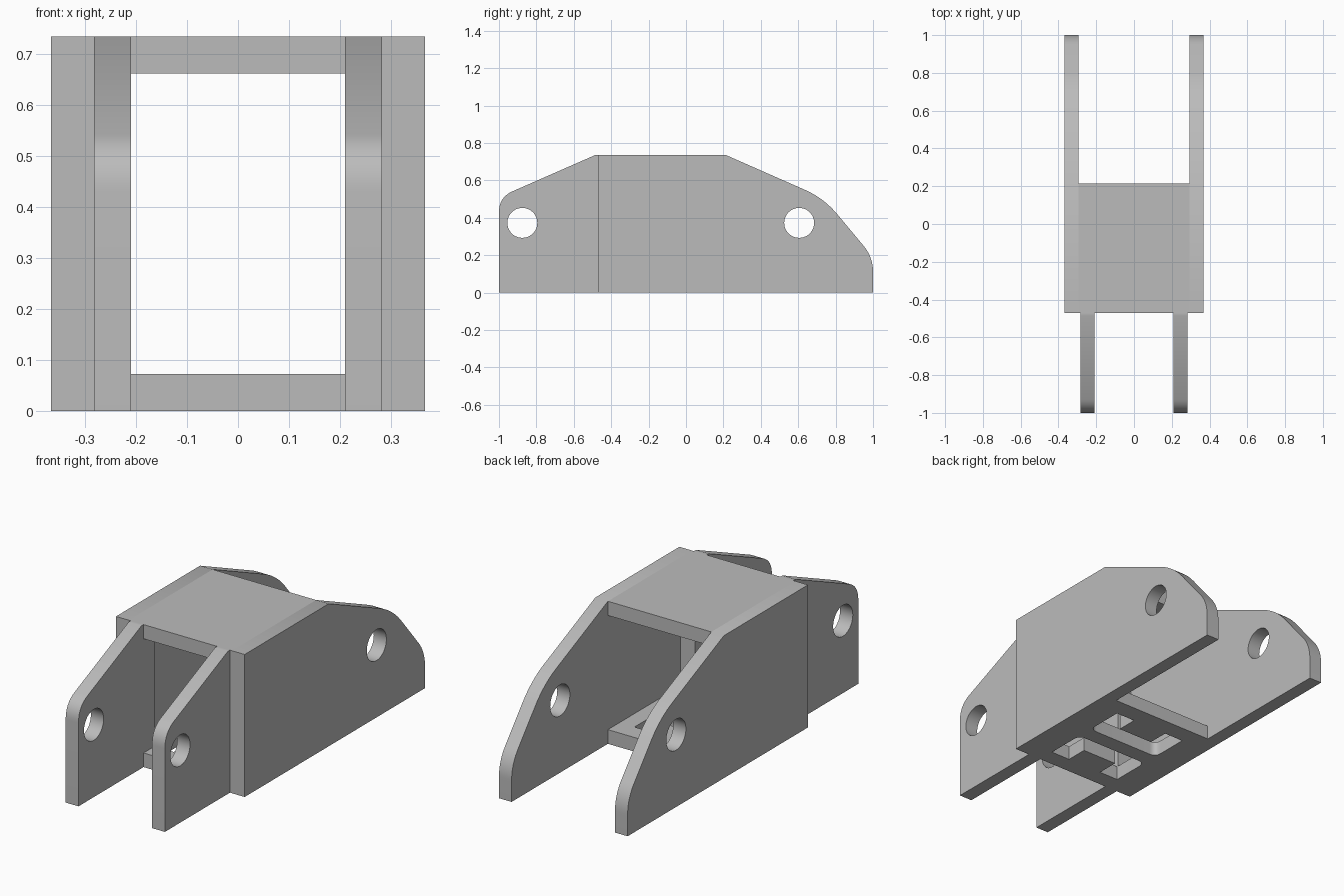
import bpy
import math
from mathutils import Matrix, Vector

cube = bpy.data.objects.get("Cube")
if cube:
    bpy.data.objects.remove(cube, do_unlink=True)

# Single plain grey finish
grey = bpy.data.materials.new("plain_grey")
grey.use_nodes = True
GREY = (0.5, 0.5, 0.5, 1)
grey.diffuse_color = GREY
grey.node_tree.nodes["Principled BSDF"].inputs["Base Color"].default_value = GREY

# Extrusion frames: outline drawn in (y, z) for X, in (x, y) for Z
AXES = {
    "X": Matrix(((0, 0, 1, 0), (1, 0, 0, 0), (0, 1, 0, 0), (0, 0, 0, 1))),
    "Z": Matrix.Identity(4),
}


def outline(points, steps=10):
    """Closed outline; a third value on a point rounds that corner."""
    result = []
    for i, p in enumerate(points):
        corner = Vector(p[:2])
        if len(p) == 2:
            result.append(corner)
            continue
        before = Vector(points[i - 1][:2])
        after = Vector(points[(i + 1) % len(points)][:2])
        start = corner + (before - corner).normalized() * p[2]
        end = corner + (after - corner).normalized() * p[2]
        for s in range(steps + 1):
            t = s / steps
            result.append(start.lerp(corner, t).lerp(corner.lerp(end, t), t))
    return result


def circle(cx, cy, radius, count=48):
    return [Vector((cx + radius * math.cos(math.tau * i / count),
                    cy + radius * math.sin(math.tau * i / count)))
            for i in range(count)]


def rectangle(x0, x1, y0, y1):
    return outline([(x0, y0), (x1, y0), (x1, y1), (x0, y1)])


def slab(name, loops, axis, low, high):
    """Extrude an outline, with any holes, between two positions."""
    curve = bpy.data.curves.new(name + "_outline", "CURVE")
    curve.dimensions = "2D"
    curve.fill_mode = "BOTH"
    curve.extrude = (high - low) / 2
    for loop in loops:
        spline = curve.splines.new("POLY")
        spline.points.add(len(loop) - 1)
        for point, co in zip(spline.points, loop):
            point.co = (co.x, co.y, 0, 1)
        spline.use_cyclic_u = True
    temp = bpy.data.objects.new(name + "_outline", curve)
    mesh = bpy.data.meshes.new_from_object(temp)
    bpy.data.objects.remove(temp)
    bpy.data.curves.remove(curve)

    mesh.transform(AXES[axis] @ Matrix.Translation((0, 0, (low + high) / 2)))
    mesh.materials.clear()
    mesh.materials.append(grey)
    obj = bpy.data.objects.new(name, mesh)
    bpy.context.collection.objects.link(obj)

    # Weld caps to sides, then smooth only the rounded edges
    import bmesh
    bm = bmesh.new()
    bm.from_mesh(mesh)
    bmesh.ops.remove_doubles(bm, verts=bm.verts, dist=0.0001)
    bmesh.ops.recalc_face_normals(bm, faces=bm.faces)
    bm.to_mesh(mesh)
    bm.free()
    bpy.ops.object.select_all(action="DESELECT")
    obj.select_set(True)
    bpy.context.view_layer.objects.active = obj
    bpy.ops.object.shade_smooth_by_angle(angle=math.radians(30))
    return obj


HEIGHT, SHEET = 0.735, 0.073
OUTER, WALL_IN = 0.367, 0.295     # side wall faces
ARM_OUT, ARM_IN = 0.283, 0.21     # front arm faces
FRONT, POST_BACK, REAR = -0.47, -0.375, 0.215
HOLE_Z, HOLE_R = 0.373, 0.08

wall = [
    outline([(FRONT, 0), (1, 0), (1, 0.19, 0.08), (0.737, 0.505, 0.11),
             (REAR, HEIGHT), (FRONT, HEIGHT)]),
    circle(0.605, HOLE_Z, HOLE_R),
]
arm = [
    outline([(-1, 0), (FRONT, 0), (FRONT, HEIGHT), (-0.487, HEIGHT),
             (-1, 0.51, 0.08)]),
    circle(-0.875, HOLE_Z, HOLE_R),
]
post = [rectangle(FRONT, POST_BACK, 0, HEIGHT)]

# Side walls, front arms and the posts joining them
for side, sign in (("left", 1), ("right", -1)):
    for part, loops, inner, outer in (
        ("side_wall", wall, WALL_IN, OUTER),
        ("front_arm", arm, ARM_IN, ARM_OUT),
        ("front_post", post, ARM_IN, WALL_IN),
    ):
        low, high = sorted((sign * inner, sign * outer))
        slab(f"{side}_{part}", loops, "X", low, high)

# Top and bottom sheets, narrowed to fit between the posts
sheet = outline([(-ARM_IN, FRONT), (ARM_IN, FRONT), (ARM_IN, POST_BACK),
                 (WALL_IN, POST_BACK), (WALL_IN, REAR), (-WALL_IN, REAR),
                 (-WALL_IN, POST_BACK), (-ARM_IN, POST_BACK)])


def slot(base, inner, tip):
    """Channel-shaped opening whose legs run from base to tip."""
    half, tab, r = 0.21, 0.1, 0.04
    return outline([(-half, base, r), (half, base, r), (half, tip), (tab, tip),
                    (tab, inner), (-tab, inner), (-tab, tip), (-half, tip)])


slab("top_plate", [sheet], "Z", HEIGHT - SHEET, HEIGHT)
slab("floor_plate", [sheet, slot(-0.085, 0.01, 0.12), slot(-0.17, -0.265, -0.38)],
     "Z", 0, SHEET)
